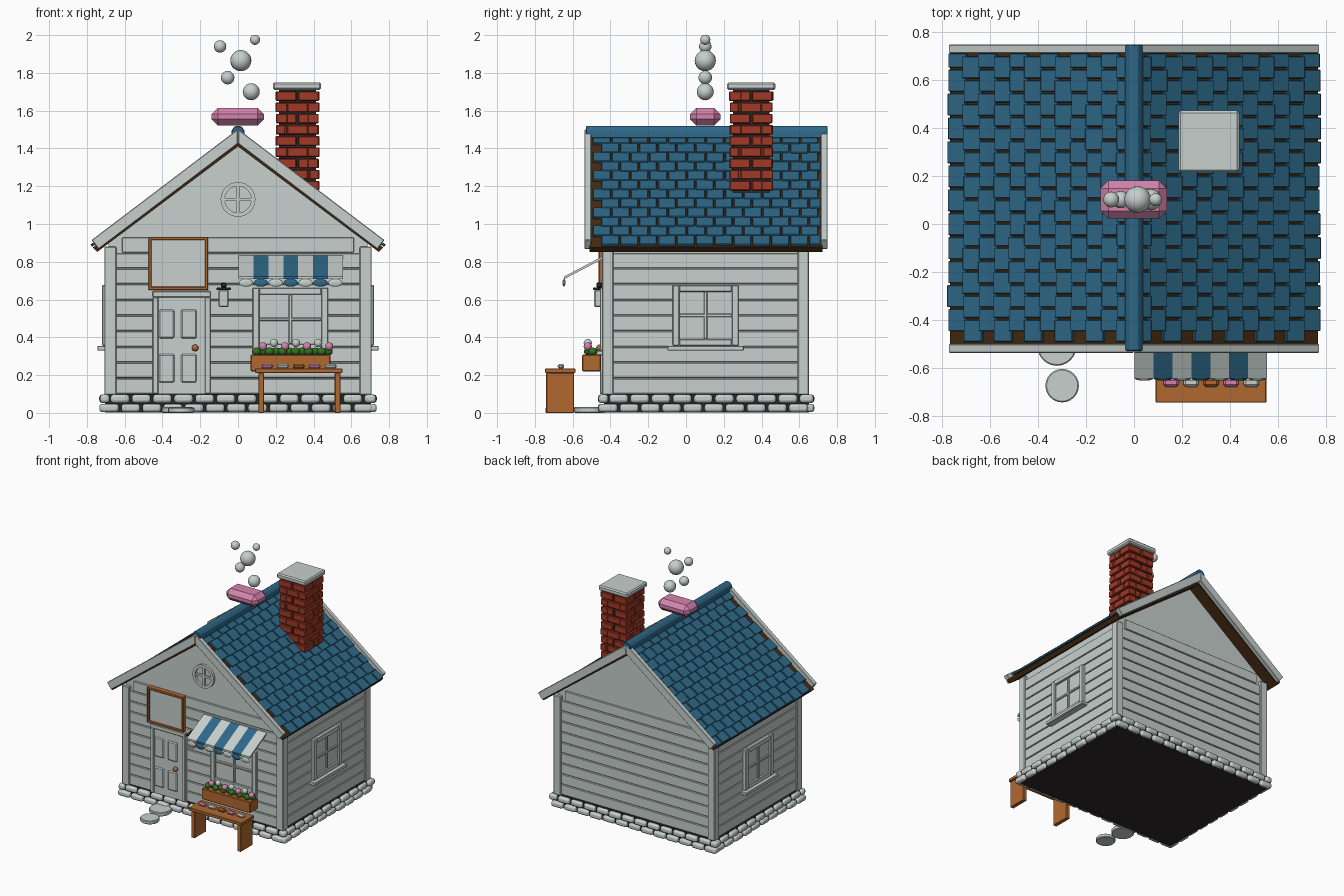
import bpy, bmesh, math, random
from mathutils import Matrix, Vector

if "Cube" in bpy.data.objects:
    bpy.data.objects.remove(bpy.data.objects["Cube"])

random.seed(4)

def mat(name, r, g, b):
    m = bpy.data.materials.new(name)
    m.diffuse_color = (r, g, b, 1)
    m.use_nodes = True
    m.node_tree.nodes["Principled BSDF"].inputs["Base Color"].default_value = m.diffuse_color
    return m

GREY = mat("pale_grey", 0.57, 0.63, 0.61)
BLUE = mat("roof_blue", 0.027, 0.14, 0.245)
PINK = mat("soap_pink", 0.66, 0.23, 0.42)
BRICK = mat("brick_red", 0.36, 0.04, 0.018)
WOOD = mat("warm_wood", 0.44, 0.14, 0.03)
BROWN = mat("dark_brown", 0.06, 0.023, 0.006)
GREEN = mat("leaf_green", 0.035, 0.17, 0.015)
DARK = mat("dark_mortar", 0.026, 0.022, 0.023)

def box(bm, x0, x1, y0, y1, z0, z1, m=Matrix()):
    c = Matrix.Translation(((x0 + x1) / 2, (y0 + y1) / 2, (z0 + z1) / 2))
    bmesh.ops.create_cube(bm, size=1, matrix=m @ c @ Matrix.Diagonal((x1 - x0, y1 - y0, z1 - z0, 1)))

def ball(bm, p, r, seg=20):
    r = r if isinstance(r, tuple) else (r, r, r)
    bmesh.ops.create_uvsphere(bm, u_segments=seg, v_segments=seg // 2, radius=1,
                              matrix=Matrix.Translation(p) @ Matrix.Diagonal((*r, 1)))

def rod(bm, p, r, depth, axis='Z', seg=24, r2=None):
    rot = {'Z': Matrix(), 'X': Matrix.Rotation(math.pi / 2, 4, 'Y'), 'Y': Matrix.Rotation(math.pi / 2, 4, 'X')}[axis]
    bmesh.ops.create_cone(bm, cap_ends=True, segments=seg, radius1=r, radius2=r if r2 is None else r2, depth=depth,
                          matrix=Matrix.Translation(p) @ rot)

def prism(bm, pts, a, b, axis='Y'):
    """Extrude a (x,z) profile along y, or a (y,z) profile along x."""
    def at(p, t):
        return bm.verts.new((p[0], t, p[1]) if axis == 'Y' else (t, p[0], p[1]))
    A, B = [at(p, a) for p in pts], [at(p, b) for p in pts]
    bm.faces.new(A)
    bm.faces.new(B[::-1])
    for i in range(len(pts)):
        j = (i + 1) % len(pts)
        bm.faces.new((A[j], A[i], B[i], B[j]))

def finish(bm, name, material, bevel=0, smooth=False, m=Matrix(), seg=1):
    bmesh.ops.recalc_face_normals(bm, faces=bm.faces)
    me = bpy.data.meshes.new(name)
    bm.to_mesh(me)
    bm.free()
    me.materials.append(material)
    ob = bpy.data.objects.new(name, me)
    ob.matrix_world = m
    bpy.context.collection.objects.link(ob)
    if bevel:
        mod = ob.modifiers.new("bevel", 'BEVEL')
        mod.width, mod.segments = bevel, seg
    if smooth:
        bpy.context.view_layer.objects.active = ob
        ob.select_set(True)
        bpy.ops.object.shade_smooth_by_angle(angle=math.radians(40))
        ob.select_set(False)

def boxes(name, material, ranges, bevel=0, m=Matrix(), seg=1):
    bm = bmesh.new()
    for r in ranges:
        box(bm, *r)
    finish(bm, name, material, bevel, False, m, seg)

def course(bm, x0, x1, y0, y1, z, h, depth, length, gap, off):
    """One ring of blocks around a rectangle, shifted by off block lengths."""
    for a0, a1, along_x in ((x0, x1, True), (y0, y1, False)):
        t = a0 - off * length
        while t < a1 - 0.01:
            s, e = max(t, a0), min(t + length - gap, a1)
            t += length
            if e - s < 0.025:
                continue
            j = random.uniform(-0.005, 0.005)
            if along_x:
                box(bm, s, e, y0 + j, y0 + depth, z, z + h)
                box(bm, s, e, y1 - depth, y1 - j, z, z + h)
            else:
                box(bm, x0 + j, x0 + depth, s, e, z, z + h)
                box(bm, x1 - depth, x1 - j, s, e, z, z + h)

# Foundation: dark core with two rings of stones
boxes("foundation_core", DARK, [(-0.705, 0.705, -0.435, 0.65, 0.003, 0.1)])
bm = bmesh.new()
for i in range(2):
    course(bm, -0.73, 0.73, -0.462, 0.675, 0.004 + i * 0.049, 0.044, 0.05, 0.112, 0.013, 0.5 * i)
finish(bm, "foundation_stones", GREY, 0.014, True, seg=2)

# Walls with gables, siding planks and corner boards
bm = bmesh.new()
prism(bm, [(-0.685, 0.09), (0.685, 0.09), (0.685, 0.9), (0, 1.42), (-0.685, 0.9)], -0.42, 0.627)
finish(bm, "walls", GREY)
bm = bmesh.new()
P = 0.083
for i in range(10):
    z = 0.103 + i * P
    w = min(0.66, (1.40 - z - P) / 0.76)
    box(bm, -w, w, -0.434, 0.641, z, z + P - 0.005)
    if i < 9:
        box(bm, -0.697, 0.697, -0.39, 0.6, z, z + P - 0.005)
finish(bm, "siding", GREY, 0.003)
boxes("corner_boards", GREY, [(s * 0.676 - 0.032, s * 0.676 + 0.032, y, y + 0.062, 0.095, 0.88)
                              for s in (-1, 1) for y in (-0.445, 0.59)], 0.005)

# Roof deck, barge boards, ridge cap
bm = bmesh.new()
for s in (-1, 1):
    prism(bm, [(0, 1.458), (s * 0.768, 0.876), (s * 0.745, 0.852), (0, 1.41)], -0.51, 0.722)
finish(bm, "roof_deck", BROWN)
bm = bmesh.new()
for s in (-1, 1):
    for y in (-0.538, 0.713):
        prism(bm, [(0, 1.503), (s * 0.775, 0.915), (s * 0.738, 0.866), (0, 1.425)], y, y + 0.037)
finish(bm, "barge_boards", GREY, 0.004)
bm = bmesh.new()
prism(bm, [(-0.037, 1.455), (-0.034, 1.497), (-0.016, 1.518), (0.016, 1.518), (0.034, 1.497), (0.037, 1.455)], -0.53, 0.75)
finish(bm, "ridge_cap", BLUE, 0.004)

# Shingles in staggered rows
bm = bmesh.new()
A = math.atan(0.76)
for s in (-1, 1):
    for i in range(12):
        d = 0.04 + i * 0.0805
        m = Matrix.Translation((s * d * math.cos(A), 0, 1.472 - d * math.sin(A))) @ Matrix.Rotation(s * (A - 0.07), 4, 'Y')
        for k in range(12):
            y0 = -0.492 + k * 0.1 + (0.045 if i % 2 else 0)
            j = random.uniform(-0.004, 0.004)
            box(bm, -0.045 + j, 0.045 + j, y0, min(y0 + 0.092, 0.712), -0.008, 0.008, m)
finish(bm, "shingles", BLUE, 0.003)

# Chimney
boxes("chimney_core", DARK, [(0.218, 0.412, 0.248, 0.442, 1.12, 1.712)])
bm = bmesh.new()
for i in range(9):
    course(bm, 0.202, 0.428, 0.232, 0.458, 1.178 + i * 0.0592, 0.05, 0.06, 0.118, 0.011, 0.5 * (i % 2))
finish(bm, "chimney_bricks", BRICK, 0.004)
boxes("chimney_cap", GREY, [(0.185, 0.44, 0.217, 0.473, 1.71, 1.75)], 0.009)

# Soap bar on the ridge with bubbles
boxes("soap_bar", PINK, [(-0.14, 0.137, 0.022, 0.182, 1.522, 1.615)], 0.033)
bm = bmesh.new()
for x, z, r in ((0.07, 1.70, 0.045), (-0.055, 1.775, 0.036), (0.015, 1.865, 0.056), (-0.095, 1.94, 0.033), (0.09, 1.975, 0.027)):
    ball(bm, (x, 0.102, z), r)
finish(bm, "bubbles", GREY, smooth=True)

# Square windows: local x across, -y outward
def window(name, m, w, z0, z1, sill):
    h, f, zc = w / 2, 0.036, (z0 + z1) / 2
    parts = [(-h, -h + f, -0.022, 0.01, z0, z1), (h - f, h, -0.022, 0.01, z0, z1),
             (-h + f, h - f, -0.022, 0.01, z1 - f, z1), (-h + f, h - f, -0.022, 0.01, z0, z0 + f),
             (-0.009, 0.009, -0.016, 0.01, z0 + f, z1 - f), (-h + f, h - f, -0.015, 0.01, zc - 0.009, zc + 0.009),
             (-h - sill, h + sill, -0.048, 0.01, z0 - 0.026, z0)]
    boxes(name + "_frame", GREY, parts, 0.004, m)
    boxes(name + "_glass", GREY, [(-h + f, h - f, -0.005, 0.0, z0 + f, z1 - f)], 0, m)

window("front_window", Matrix.Translation((0.277, -0.434, 0)), 0.4, 0.33, 0.662, 0)
for nm, s in (("right_window", 1), ("left_window", -1)):
    window(nm, Matrix.Translation((s * 0.697, 0.104, 0)) @ Matrix.Rotation(s * math.pi / 2, 4, 'Z'), 0.35, 0.355, 0.677, 0.027)

# Round gable window
bm = bmesh.new()
N = 32
for i in range(N):
    a, b = 2 * math.pi * i / N, 2 * math.pi * (i + 1) / N
    q = []
    for r, y in ((0.092, -0.415), (0.092, -0.438), (0.07, -0.438), (0.07, -0.415)):
        q.append([bm.verts.new((r * math.cos(t), y, 1.13 + r * math.sin(t))) for t in (a, b)])
    for u, v in zip(q, q[1:]):
        bm.faces.new((u[0], u[1], v[1], v[0]))
bmesh.ops.remove_doubles(bm, verts=bm.verts, dist=1e-5)
box(bm, -0.008, 0.008, -0.434, -0.415, 1.06, 1.20)
box(bm, -0.07, 0.07, -0.433, -0.415, 1.122, 1.138)
finish(bm, "round_window", GREY, smooth=True)

# Door with frame, raised panels and knob
boxes("door_frame", GREY, [(-0.452, -0.422, -0.455, -0.42, 0.1, 0.612), (-0.175, -0.145, -0.455, -0.42, 0.1, 0.612),
                           (-0.452, -0.145, -0.455, -0.42, 0.612, 0.645)], 0.004)
boxes("door", GREY, [(-0.422, -0.175, -0.443, -0.42, 0.1, 0.612)])
boxes("door_panels", GREY, [(x, x + 0.083, -0.452, -0.43, z, z + 0.152) for x in (-0.42, -0.302) for z in (0.16, 0.395)], 0.007)
bm = bmesh.new()
ball(bm, (-0.227, -0.458, 0.344), 0.018, 16)
finish(bm, "door_knob", WOOD, smooth=True)
boxes("door_keyhole", DARK, [(-0.229, -0.225, -0.446, -0.44, 0.265, 0.31)])

# Sign above the door
boxes("sign_frame", WOOD, [(-0.475, -0.457, -0.462, -0.42, 0.65, 0.932), (-0.176, -0.158, -0.462, -0.42, 0.65, 0.932),
                           (-0.475, -0.158, -0.462, -0.42, 0.914, 0.932), (-0.475, -0.158, -0.462, -0.42, 0.65, 0.668)], 0.003)
boxes("sign_board", GREY, [(-0.46, -0.172, -0.452, -0.42, 0.664, 0.918)])

# Wall lantern
boxes("lantern_body", GREY, [(-0.103, -0.049, -0.486, -0.44, 0.56, 0.65)], 0.006)
boxes("lantern_cap", DARK, [(-0.115, -0.037, -0.492, -0.43, 0.65, 0.664), (-0.09, -0.062, -0.475, -0.445, 0.664, 0.69)], 0.004)

# Striped awning with scallops
W = 0.552 / 7
for name, material, start in (("grey", GREY, 0), ("blue", BLUE, 1)):
    bm = bmesh.new()
    for k in range(start, 7, 2):
        prism(bm, [(-0.42, 0.84), (-0.645, 0.722), (-0.645, 0.708), (-0.42, 0.826)], k * W + 0.003, (k + 1) * W + 0.003, 'X')
    finish(bm, "awning_stripes_" + name, material)
    bm = bmesh.new()
    for k in range(start, 7, 2):
        ball(bm, ((k + 0.5) * W + 0.003, -0.646, 0.689), (0.038, 0.008, 0.021), 16)
    finish(bm, "awning_scallops_" + name, material, smooth=True)

# Planter with leaves and flowers
boxes("planter", WOOD, [(0.066, 0.49, -0.55, -0.45, 0.22, 0.308)], 0.005)
bm = bmesh.new()
for k in range(12):
    ball(bm, (0.098 + k * 0.0345, -0.515 + 0.02 * (k % 2), 0.325), (0.026, 0.026, 0.022), 10)
finish(bm, "planter_leaves", GREEN, smooth=True)
for name, material, start in (("pink", PINK, 0), ("white", GREY, 1)):
    bm = bmesh.new()
    for k in range(start, 7, 2):
        ball(bm, (0.132 + k * 0.0585, -0.52, 0.352 + 0.018 * start), 0.022, 12)
    finish(bm, "flowers_" + name, material, smooth=True)

# Bench with little soaps
boxes("bench", WOOD, [(0.09, 0.553, -0.746, -0.585, 0.211, 0.235), (0.108, 0.138, -0.74, -0.592, 0, 0.211),
                      (0.512, 0.542, -0.74, -0.592, 0, 0.211)], 0.003)
for nm, material, xs in (("pink", PINK, (0.155, 0.405)), ("white", GREY, (0.238, 0.49)), ("amber", WOOD, (0.322,))):
    boxes("bench_soap_" + nm, material, [(x - 0.032, x + 0.032, -0.68, -0.645, 0.234, 0.26) for x in xs], 0.009)

# Stepping stones
bm = bmesh.new()
rod(bm, (-0.3, -0.675, 0.014), 0.07, 0.028)
rod(bm, (-0.322, -0.51, 0.016), 0.082, 0.032)
finish(bm, "stepping_stones", GREY, 0.005, True)
